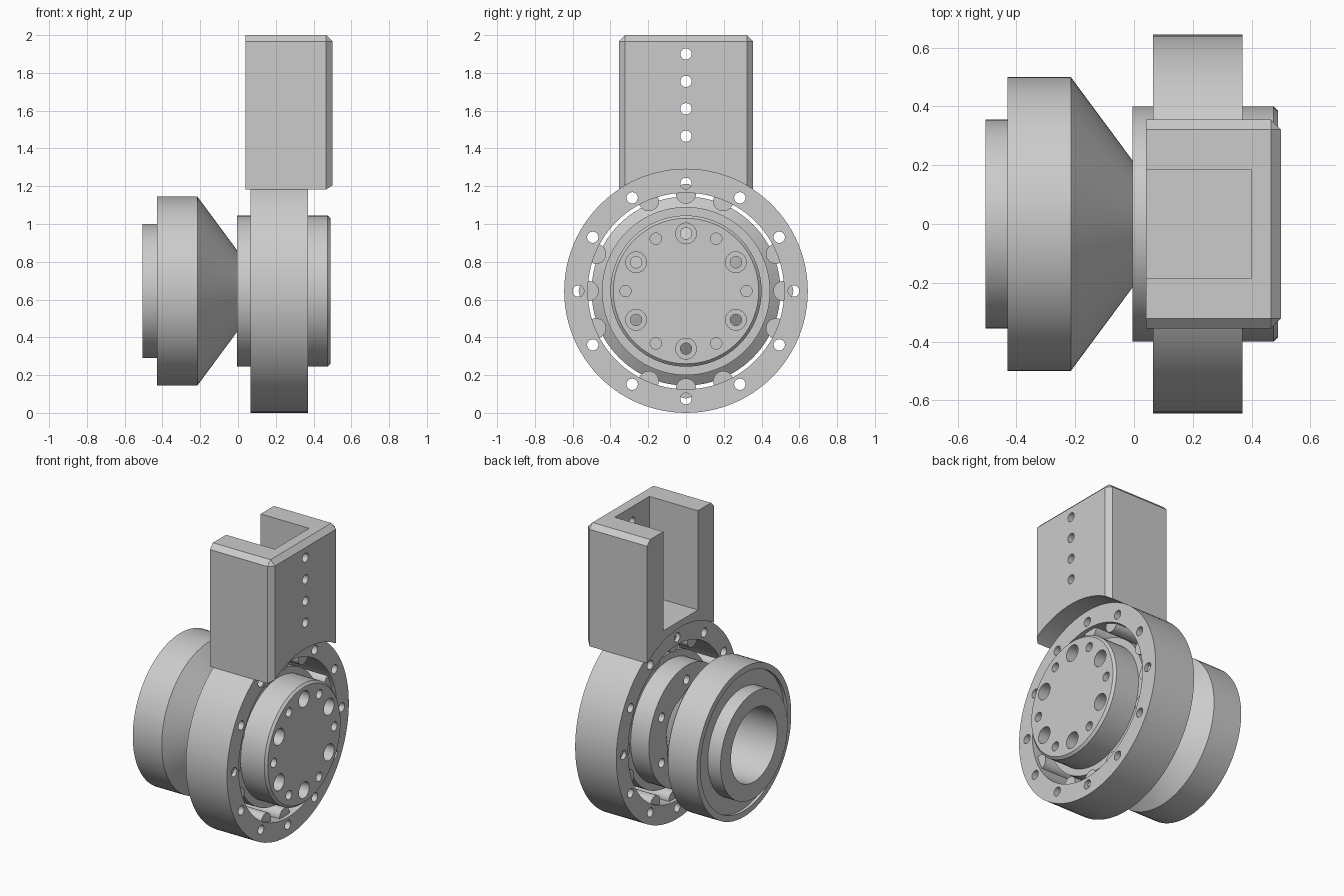
import bpy, bmesh, math
from mathutils import Matrix, Vector

if "Cube" in bpy.data.objects:
    bpy.data.objects.remove(bpy.data.objects["Cube"], do_unlink=True)

AXIS_Z = 0.645  # height of the shared rotation axis, which runs along x

metal = bpy.data.materials.new("plain_grey")
metal.use_nodes = True
metal.diffuse_color = (0.6, 0.6, 0.6, 1)
metal.node_tree.nodes["Principled BSDF"].inputs["Base Color"].default_value = metal.diffuse_color


def finish(bm, name):
    bmesh.ops.recalc_face_normals(bm, faces=bm.faces)
    mesh = bpy.data.meshes.new(name)
    bm.to_mesh(mesh)
    bm.free()
    mesh.materials.append(metal)
    obj = bpy.data.objects.new(name, mesh)
    bpy.context.collection.objects.link(obj)
    return obj


def activate(obj):
    bpy.ops.object.select_all(action='DESELECT')
    obj.select_set(True)
    bpy.context.view_layer.objects.active = obj


def lathe(name, profile, closed=False, steps=96):
    """Spin (x, radius) points about the shared axis."""
    bm = bmesh.new()
    verts = [bm.verts.new((x, 0, AXIS_Z + r)) for x, r in profile]
    pairs = list(zip(verts, verts[1:])) + ([(verts[-1], verts[0])] if closed else [])
    edges = [bm.edges.new(p) for p in pairs]
    bmesh.ops.spin(bm, geom=verts + edges, cent=(0, 0, AXIS_Z), axis=(1, 0, 0),
                   angle=math.tau, steps=steps, use_duplicate=False)
    bmesh.ops.remove_doubles(bm, verts=bm.verts, dist=0.0001)
    return finish(bm, name)


def rods(name, places, radius, x0, x1, segments=24):
    """Cylinders along x at the given (y, z) places."""
    bm = bmesh.new()
    for y, z in places:
        m = Matrix.Translation(((x0 + x1) / 2, y, z)) @ Matrix.Rotation(math.pi / 2, 4, 'Y')
        bmesh.ops.create_cone(bm, cap_ends=True, segments=segments, radius1=radius,
                              radius2=radius, depth=x1 - x0, matrix=m)
    return finish(bm, name)


def around(radius, angles):
    return [(radius * math.cos(math.radians(a)), AXIS_Z + radius * math.sin(math.radians(a)))
            for a in angles]


def box(name, lo, hi):
    bm = bmesh.new()
    lo, hi = Vector(lo), Vector(hi)
    size = hi - lo
    bmesh.ops.create_cube(bm, size=1, matrix=Matrix.Translation((lo + hi) / 2)
                          @ Matrix.Diagonal((*size, 1)))
    return finish(bm, name)


def cut(obj, *cutters):
    for cutter in cutters:
        cutter.hide_render = True
        mod = obj.modifiers.new("cut", 'BOOLEAN')
        mod.operation, mod.solver, mod.object = 'DIFFERENCE', 'EXACT', cutter
        activate(obj)
        bpy.ops.object.modifier_apply(modifier=mod.name)
        bpy.data.objects.remove(cutter, do_unlink=True)


def smooth(obj):
    activate(obj)
    bpy.ops.object.shade_smooth_by_angle(angle=math.radians(25))


# Outer ring with bolt holes
ring = lathe("outer_ring", [(0.065, 0.52), (0.065, 0.645), (0.37, 0.645), (0.37, 0.52)], True)
cut(ring, rods("ring_holes", around(0.57, range(0, 360, 30)), 0.03, 0, 0.5))

# Rollers bedded in the ring bore, in four groups of three
roller_angles = [q + a for q in range(0, 360, 90) for a in (-22.5, 0, 22.5)]
rollers = rods("rollers", around(0.515, roller_angles), 0.053, 0.09, 0.345, 32)

# Inner hub with a raised middle flange, counterbored bolts and blind pin holes
hub = lathe("inner_hub", [(-0.005, 0), (-0.005, 0.4), (0.13, 0.4), (0.13, 0.445), (0.3, 0.445),
                          (0.3, 0.4), (0.475, 0.4), (0.49, 0.385), (0.49, 0)])
bolts = around(0.305, range(30, 390, 60))
cut(hub,
    rods("bolt_holes", bolts, 0.03, -0.1, 0.6),
    rods("counterbores", bolts, 0.055, 0.41, 0.6),
    rods("pin_holes", around(0.32, range(0, 360, 60)), 0.03, 0.41, 0.6))

# Conical drum with a stepped collar, face recess and deep bore
drum = lathe("conical_drum", [(-0.05, 0), (-0.05, 0.245), (-0.505, 0.245), (-0.505, 0.355),
                              (-0.41, 0.355), (-0.41, 0.46), (-0.43, 0.46), (-0.43, 0.5),
                              (-0.215, 0.5), (-0.004, 0.215), (-0.004, 0)])

# Channel bracket, open on top and on one side, seated on the ring
bracket = box("channel_bracket", (0.04, -0.355, 1.0), (0.5, 0.355, 2.0))
bm = bmesh.new()
bm.from_mesh(bracket.data)


def is_chamfered(edge):
    mid = (edge.verts[0].co + edge.verts[1].co) / 2
    top, outer, side = mid.z > 1.99, mid.x > 0.49, abs(mid.y) > 0.35
    return top + outer + side == 2


bmesh.ops.bevel(bm, geom=[e for e in bm.edges if is_chamfered(e)],
                offset=0.033, segments=1, affect='EDGES')
bm.to_mesh(bracket.data)
bm.free()
cut(bracket,
    box("channel", (-0.1, -0.183, 1.335), (0.4, 0.183, 2.2)),
    lathe("ring_seat", [(-0.2, 0), (-0.2, 0.645), (0.7, 0.645), (0.7, 0)]),
    rods("bracket_holes", [(0, 1.465 + 0.145 * i) for i in range(4)], 0.03, 0.3, 0.6))

for part in (ring, rollers, hub, drum, bracket):
    smooth(part)
